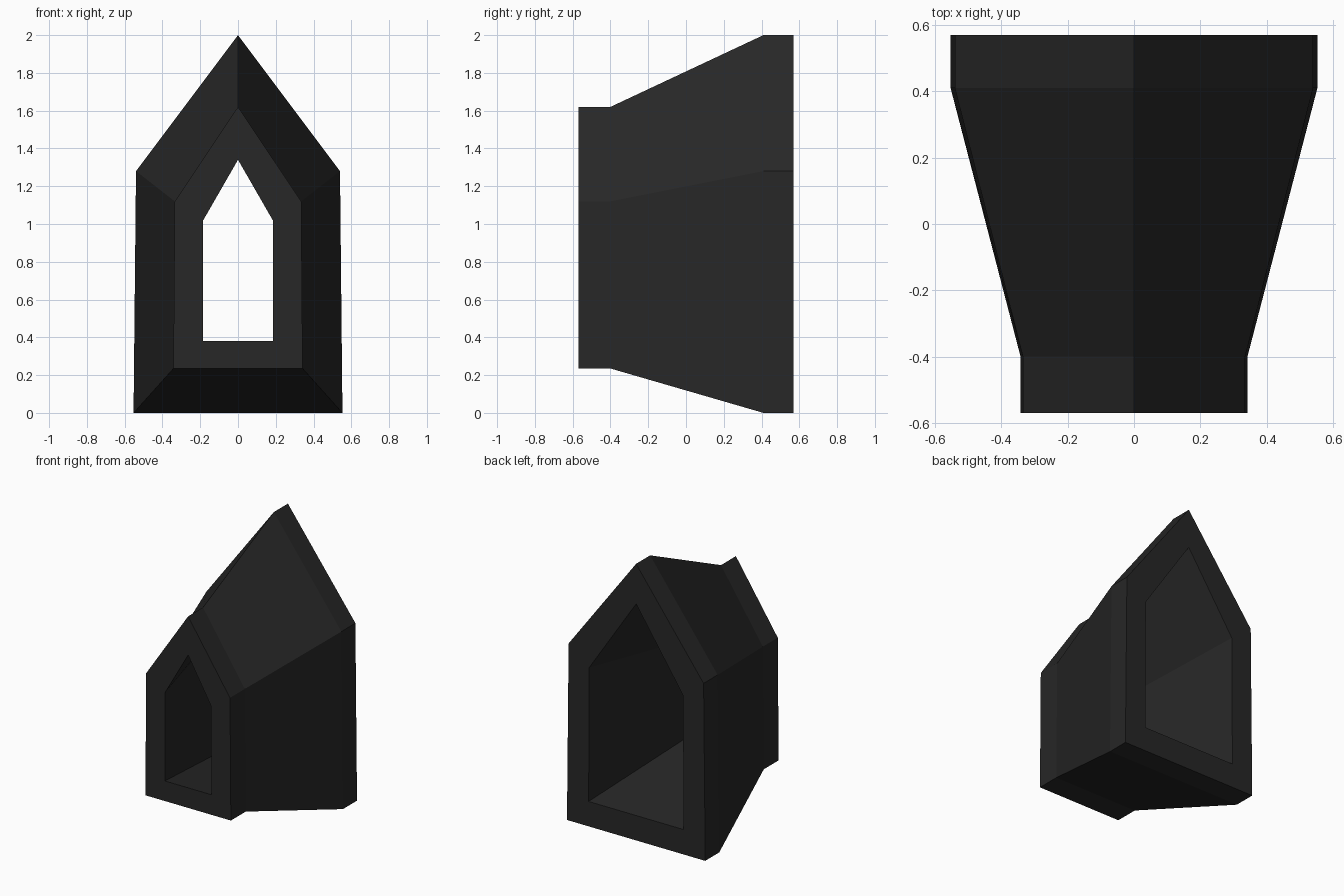
import bpy
import bmesh

if "Cube" in bpy.data.objects:
    bpy.data.objects.remove(bpy.data.objects["Cube"])

# One flat colour
mat = bpy.data.materials.new("charcoal black")
mat.diffuse_color = (0.02, 0.02, 0.02, 1)
mat.use_nodes = True
mat.node_tree.nodes["Principled BSDF"].inputs["Base Color"].default_value = mat.diffuse_color


def house_loop(bm, y, base_w, base_z, eave_w, eave_z, apex_z):
    """Five-sided house outline at depth y."""
    pts = [(-base_w, base_z), (base_w, base_z), (eave_w, eave_z),
           (0, apex_z), (-eave_w, eave_z)]
    return [bm.verts.new((x, y, z)) for x, z in pts]


# Cross-sections around the wall: outside front to back, then inside back to front
sections = [
    (-0.57, 0.342, 0.235, 0.335, 1.12, 1.62),
    (-0.40, 0.342, 0.235, 0.335, 1.12, 1.62),
    (0.41, 0.553, 0.0, 0.54, 1.28, 2.0),
    (0.57, 0.553, 0.0, 0.54, 1.28, 2.0),
    (0.57, 0.38, 0.18, 0.375, 1.15, 1.71),
    (-0.57, 0.186, 0.38, 0.184, 1.02, 1.34),
]

# Flared tunnel with thick walls: bridge each section to the next, closing the cycle
bm = bmesh.new()
loops = [house_loop(bm, *s) for s in sections]
for a, b in zip(loops, loops[1:] + loops[:1]):
    for i in range(5):
        j = (i + 1) % 5
        bm.faces.new((a[i], a[j], b[j], b[i]))
bmesh.ops.recalc_face_normals(bm, faces=bm.faces)

mesh = bpy.data.meshes.new("flared_sight_frame")
bm.to_mesh(mesh)
bm.free()
mesh.materials.append(mat)
obj = bpy.data.objects.new("flared_house_frame", mesh)
bpy.context.collection.objects.link(obj)
